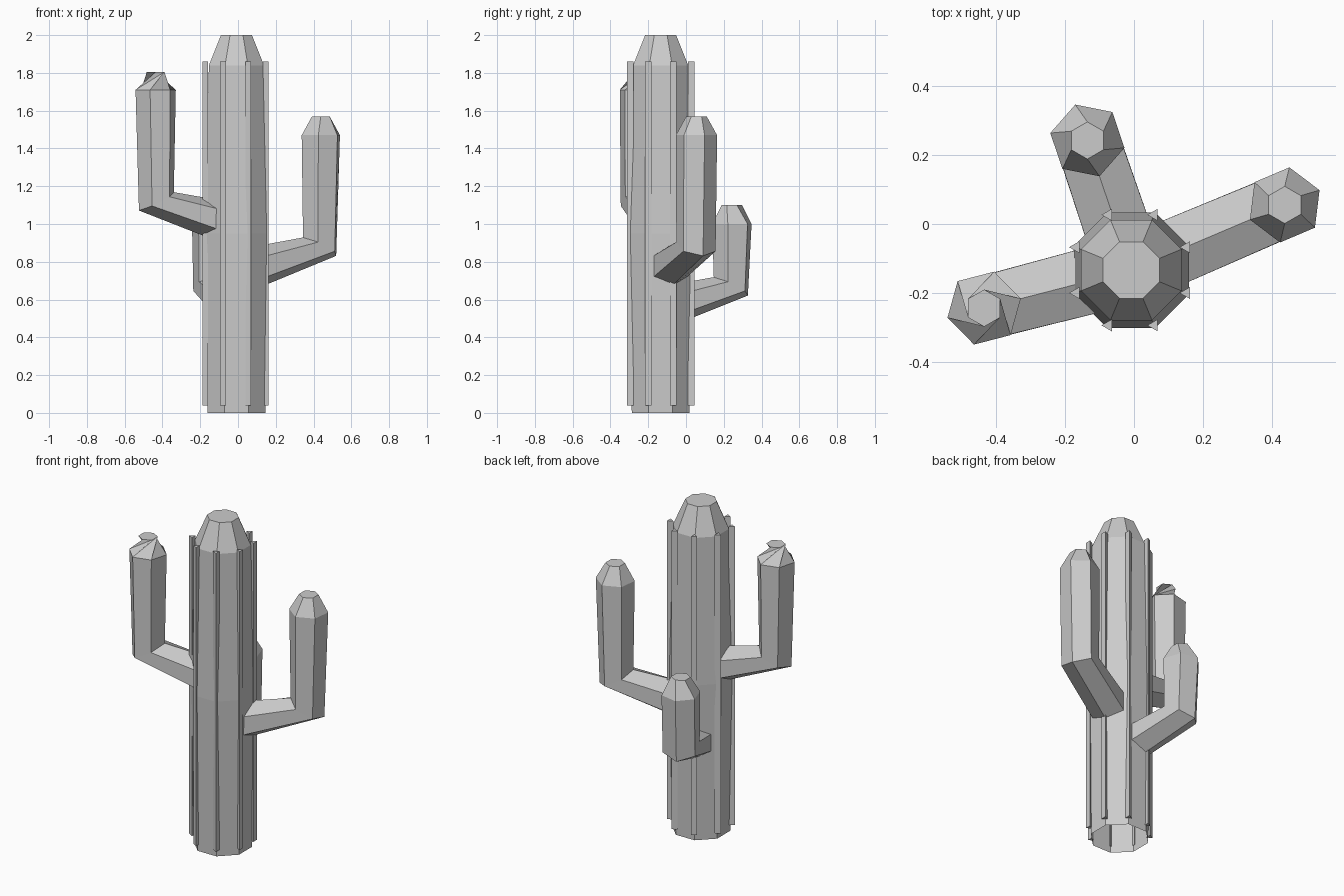
import bpy, bmesh, math
from mathutils import Vector

if "Cube" in bpy.data.objects:
    bpy.data.objects.remove(bpy.data.objects["Cube"])

grey = bpy.data.materials.new("plain grey")
grey.diffuse_color = (0.6, 0.6, 0.6, 1)
grey.use_nodes = True
grey.node_tree.nodes["Principled BSDF"].inputs["Base Color"].default_value = grey.diffuse_color

CX, CY = -0.008, -0.134          # trunk axis
UP = Vector((0, 0, 1))


def loft(name, rings, cap_start=False):
    """Join rings of points into a flat-faced tube with a closed end."""
    bm = bmesh.new()
    vs = [[bm.verts.new(p) for p in r] for r in rings]
    n = len(vs[0])
    for a, b in zip(vs, vs[1:]):
        for i in range(n):
            j = (i + 1) % n
            bm.faces.new((a[i], a[j], b[j], b[i]))
    bm.faces.new(vs[-1])
    if cap_start:
        bm.faces.new(vs[0][::-1])
    me = bpy.data.meshes.new(name)
    bm.to_mesh(me)
    bm.free()
    me.materials.append(grey)
    ob = bpy.data.objects.new(name, me)
    bpy.context.collection.objects.link(ob)
    return ob


def ring(c, u, v, r, n, turn=0.0):
    return [c + r * (math.cos(a) * u + math.sin(a) * v)
            for a in (turn + 2 * math.pi * i / n for i in range(n))]


X, Y = Vector((1, 0, 0)), Vector((0, 1, 0))

# Trunk: bulging octagon with a tapered top, open underneath
apothems = [(0, 0.153), (0.95, 0.168), (1.84, 0.146), (2.0, 0.082)]
loft("trunk", [ring(Vector((CX, CY, z)), X, Y, a / math.cos(math.pi / 8), 8, math.pi / 8)
               for z, a in apothems])

# Ribs: triangular strips on the trunk corners, all facing the same way
for i in range(8):
    a = math.pi / 8 + i * math.pi / 4
    x, y = CX + 0.174 * math.cos(a), CY + 0.174 * math.sin(a)
    loft("rib_%d" % (i + 1),
         [ring(Vector((x, y, z)), X, Y, 0.02, 3, math.pi) for z in (0.04, 1.86)],
         cap_start=True)


# Arms: six-sided tubes that run out, bend up and end in a small tip
def arm(name, angle, s_elbow, z_elbow, s_top, z_top, z_tip, twist):
    t = math.radians(angle)
    out = Vector((math.cos(t), math.sin(t), 0))
    side = UP.cross(out)

    def at(s, z):
        return Vector((CX, CY, 0)) + out * s + UP * z

    def tilted(deg):
        d = math.radians(deg)
        return out * math.cos(d) - UP * math.sin(d)

    loft(name, [
        ring(at(s_elbow - 0.378, z_elbow - 0.113), tilted(85), side, 0.112, 6),
        ring(at(s_elbow, z_elbow), tilted(27), side, 0.107, 6),
        ring(at(s_top, z_top), out, side, 0.11, 6),
        ring(at(s_top, z_tip), out, side, 0.054, 6, math.radians(twist)),
    ], cap_start=True)


arm("right_arm", 23, 0.478, 0.88, 0.485, 1.47, 1.57, 7)
arm("left_arm", 194.5, 0.438, 1.12, 0.442, 1.71, 1.805, 135.5)
arm("back_arm", 108.7, 0.392, 0.67, 0.398, 1.0, 1.10, -18.7)
